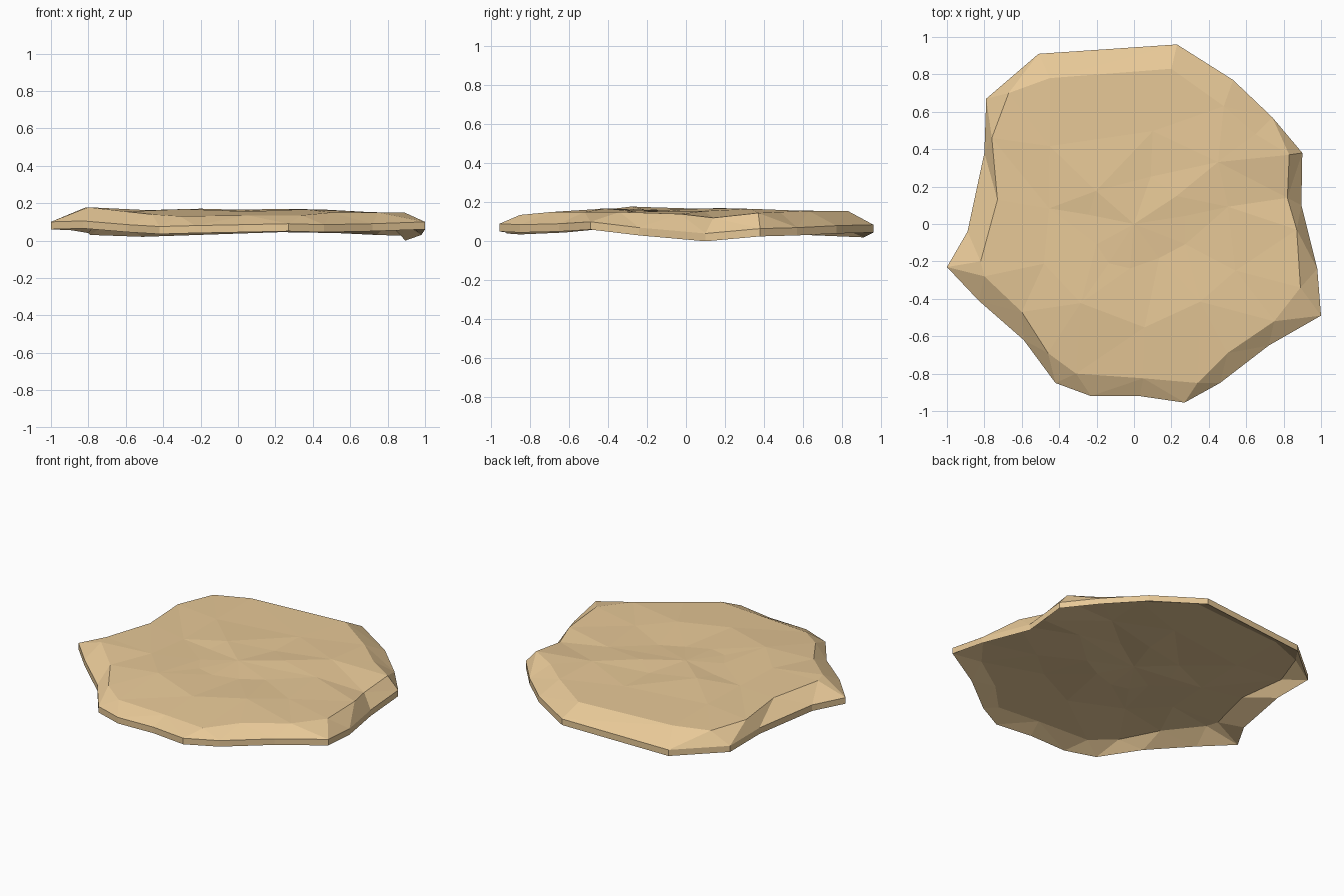
import bpy, bmesh, random

if "Cube" in bpy.data.objects:
    bpy.data.objects.remove(bpy.data.objects["Cube"])

random.seed(4)
THICK = 0.04

# Rim points of the top skin, clockwise from back left: x, y, z
RIM = [(-.79, .67, .07), (-.51, .91, .06), (.23, .96, .085), (.53, .77, .08),
       (.74, .57, .07), (.9, .38, .065), (.895, .1, .04), (.98, -.24, .07),
       (1, -.49, .1), (.72, -.65, .09), (.46, -.85, .085), (.27, -.955, .09),
       (.03, -.92, .085), (-.23, -.92, .08), (-.42, -.85, .075), (-.59, -.62, .085),
       (-.83, -.41, .105), (-1, -.23, .1), (-.89, -.04, .095), (-.8, .38, .08)]

# Shoulder points where the slope meets the raised middle
SHOULDER = [(-.67, .7, .15), (-.45, .78, .155), (.2, .83, .155), (.48, .63, .155),
            (.65, .48, .15), (.83, .37, .145), (.82, .14, .12), (.87, -.03, .14),
            (.89, -.34, .15), (.75, -.52, .15), (.5, -.69, .15), (.34, -.85, .135),
            (.05, -.825, .135), (-.31, -.8, .13), (-.46, -.69, .14), (-.6, -.47, .155),
            (-.8, -.28, .178), (-.82, -.2, .175), (-.73, .13, .165), (-.76, .46, .155)]


def inner_ring(scale):
    """Shrink the shoulder ring and give it a gentle uneven surface."""
    return [(x * scale + random.uniform(-.04, .04), y * scale + random.uniform(-.04, .04),
             .16 + random.uniform(-.012, .012)) for x, y, _ in SHOULDER[::2]]


bm = bmesh.new()
rings = [[bm.verts.new(p) for p in r]
         for r in (RIM, SHOULDER, inner_ring(.64), inner_ring(.3))]
centre = bm.verts.new((0, 0, .165))

# Sloped border
n = len(RIM)
a, b, c, d = rings
for i in range(n):
    j = (i + 1) % n
    bm.faces.new((a[j], a[i], b[i], b[j]))
# Raised middle, stepping down to half as many points
h = n // 2
for i in range(h):
    j = (i + 1) % h
    bm.faces.new((b[2 * i + 1], b[2 * i], c[i]))
    bm.faces.new((b[2 * j], b[2 * i + 1], c[i], c[j]))
    bm.faces.new((c[j], c[i], d[i], d[j]))
    bm.faces.new((d[j], d[i], centre))
bmesh.ops.triangulate(bm, faces=bm.faces[:])
bmesh.ops.recalc_face_normals(bm, faces=bm.faces[:])

# Even thickness with an upright edge
top = bm.faces[:]
low = bmesh.ops.duplicate(bm, geom=bm.verts[:] + bm.edges[:] + top)
low_faces = [g for g in low["geom"] if isinstance(g, bmesh.types.BMFace)]
low_verts = [g for g in low["geom"] if isinstance(g, bmesh.types.BMVert)]
bmesh.ops.translate(bm, verts=low_verts, vec=(0, 0, -THICK))
bmesh.ops.reverse_faces(bm, faces=low_faces)
bmesh.ops.bridge_loops(bm, edges=[e for e in bm.edges if e.is_boundary])
bmesh.ops.recalc_face_normals(bm, faces=bm.faces[:])

mesh = bpy.data.meshes.new("crisp")
bm.to_mesh(mesh)
bm.free()
mat = bpy.data.materials.new("golden_brown")
mat.diffuse_color = (.8, .58, .31, 1)
mat.use_nodes = True
mat.node_tree.nodes["Principled BSDF"].inputs["Base Color"].default_value = mat.diffuse_color
mesh.materials.append(mat)
bpy.context.collection.objects.link(bpy.data.objects.new("crisp", mesh))
